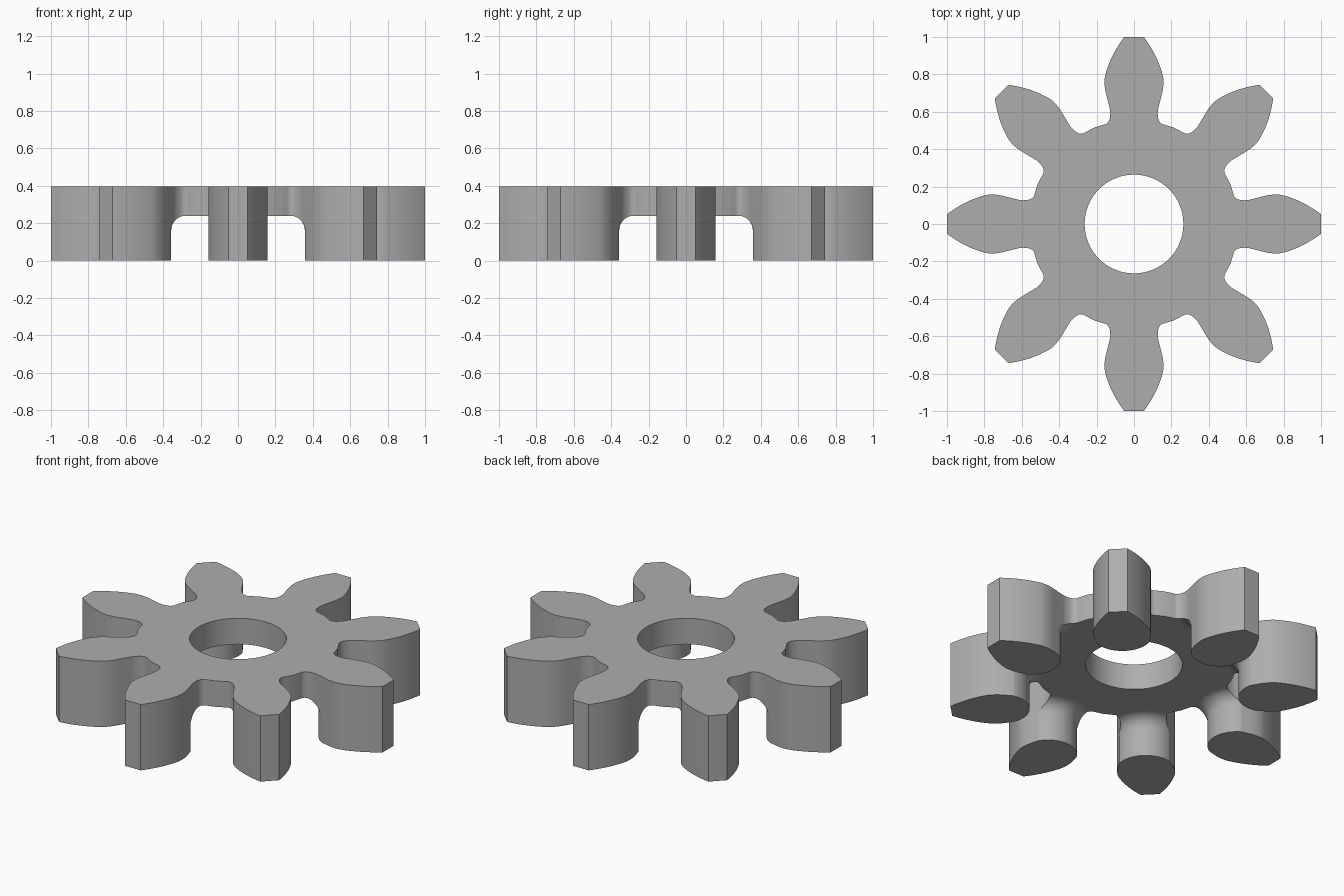
import bpy, bmesh, math
from mathutils import Vector, Matrix

TEETH, HEIGHT, WEB_Z = 8, 0.396, 0.24
HOLE_R, LEG_R, LEG_AT, FLARE = 0.264, 0.16, 0.732, 0.08

if "Cube" in bpy.data.objects:
    bpy.data.objects.remove(bpy.data.objects["Cube"])

grey = bpy.data.materials.new("plain grey")
grey.use_nodes = True
grey.diffuse_color = (0.42, 0.42, 0.42, 1)
grey.node_tree.nodes["Principled BSDF"].inputs["Base Color"].default_value = grey.diffuse_color


def bezier(a, b, c, steps):
    a, b, c = Vector(a), Vector(b), Vector(c)
    return [a * (1 - t) ** 2 + b * 2 * t * (1 - t) + c * t * t
            for t in (i / steps for i in range(steps + 1))]


def loft(bm, rings):
    """Closed solid through a stack of (outline, z) rings."""
    loops = [[bm.verts.new((p[0], p[1], z)) for p in outline] for outline, z in rings]
    n = len(loops[0])
    for low, high in zip(loops, loops[1:]):
        for i in range(n):
            j = (i + 1) % n
            bm.faces.new((low[i], low[j], high[j], high[i]))
    bm.faces.new(loops[0][::-1])
    bm.faces.new(loops[-1])


def make_object(name, bm):
    bmesh.ops.recalc_face_normals(bm, faces=bm.faces)
    mesh = bpy.data.meshes.new(name)
    bm.to_mesh(mesh)
    bm.free()
    mesh.materials.append(grey)
    obj = bpy.data.objects.new(name, mesh)
    bpy.context.collection.objects.link(obj)
    return obj


def subtract(obj, cutter):
    cutter.hide_render = True
    mod = obj.modifiers.new("cut", 'BOOLEAN')
    mod.operation, mod.solver, mod.object = 'DIFFERENCE', 'EXACT', cutter
    bpy.context.view_layer.objects.active = obj
    bpy.ops.object.modifier_apply(modifier=mod.name)
    bpy.data.objects.remove(cutter)


def circle(r, n):
    return [(r * math.cos(math.tau * i / n), r * math.sin(math.tau * i / n)) for i in range(n)]


def cylinder(name, r, z0, z1, n):
    bm = bmesh.new()
    loft(bm, [(circle(r, n), z0), (circle(r, n), z1)])
    return make_object(name, bm)


# Half tooth along +x, from tip to the middle of the root
flank = bezier((1, 0.052), (0.9, 0.128), (0.79, 0.155), 10)
shoulder = bezier((0.79, 0.155), (0.745, 0.163), (0.69, 0.148), 6)
fillet = bezier((0.61, 0.128), (0.535, 0.12), (0.53, 0.165), 8)
half = flank + shoulder[1:] + fillet
tooth = [Vector((p.x, -p.y)) for p in reversed(half)] + half
root = Vector((0.5155, 0.2135))
outline = []
for k in range(TEETH):
    turn = Matrix.Rotation(math.tau * k / TEETH, 2)
    outline += [turn @ p for p in tooth + [root]]

# Toothed body, full height
bm = bmesh.new()
loft(bm, [(outline, 0), (outline, HEIGHT)])
gear = make_object("gear_body", bm)

# Legs under the teeth: rounded inner ends that flare into the web
bm = bmesh.new()
for k in range(TEETH):
    turn = Matrix.Rotation(math.tau * k / TEETH, 2)

    def leg_ring(grow):
        r = LEG_R + grow
        arc = [(LEG_AT + r * math.cos(a), r * math.sin(a))
               for a in (math.pi * (0.5 + i / 32) for i in range(33))]
        return [turn @ Vector(p) for p in arc + [(1.2, -r), (1.2, r)]]

    rings = [(leg_ring(0), -0.2)]
    for i in range(9):
        a = math.pi / 2 * i / 8
        rings.append((leg_ring(FLARE * (1 - math.cos(a))), WEB_Z - FLARE * (1 - math.sin(a))))
    rings.append((leg_ring(FLARE), WEB_Z + 0.1))
    loft(bm, rings)
legs = make_object("leg_shape", bm)

# Recess below the web, leaving the legs, then the centre bore
recess = cylinder("recess_cutter", 1.1, -0.1, WEB_Z, 64)
subtract(recess, legs)
subtract(gear, recess)
subtract(gear, cylinder("bore_cutter", HOLE_R, -0.1, 0.6, 64))

# Smooth curved walls, crisp rims
bpy.ops.object.select_all(action='DESELECT')
gear.select_set(True)
bpy.context.view_layer.objects.active = gear
bpy.ops.object.shade_smooth_by_angle(angle=math.radians(25))
weighted = gear.modifiers.new("weighted_normals", 'WEIGHTED_NORMAL')
weighted.keep_sharp = True
